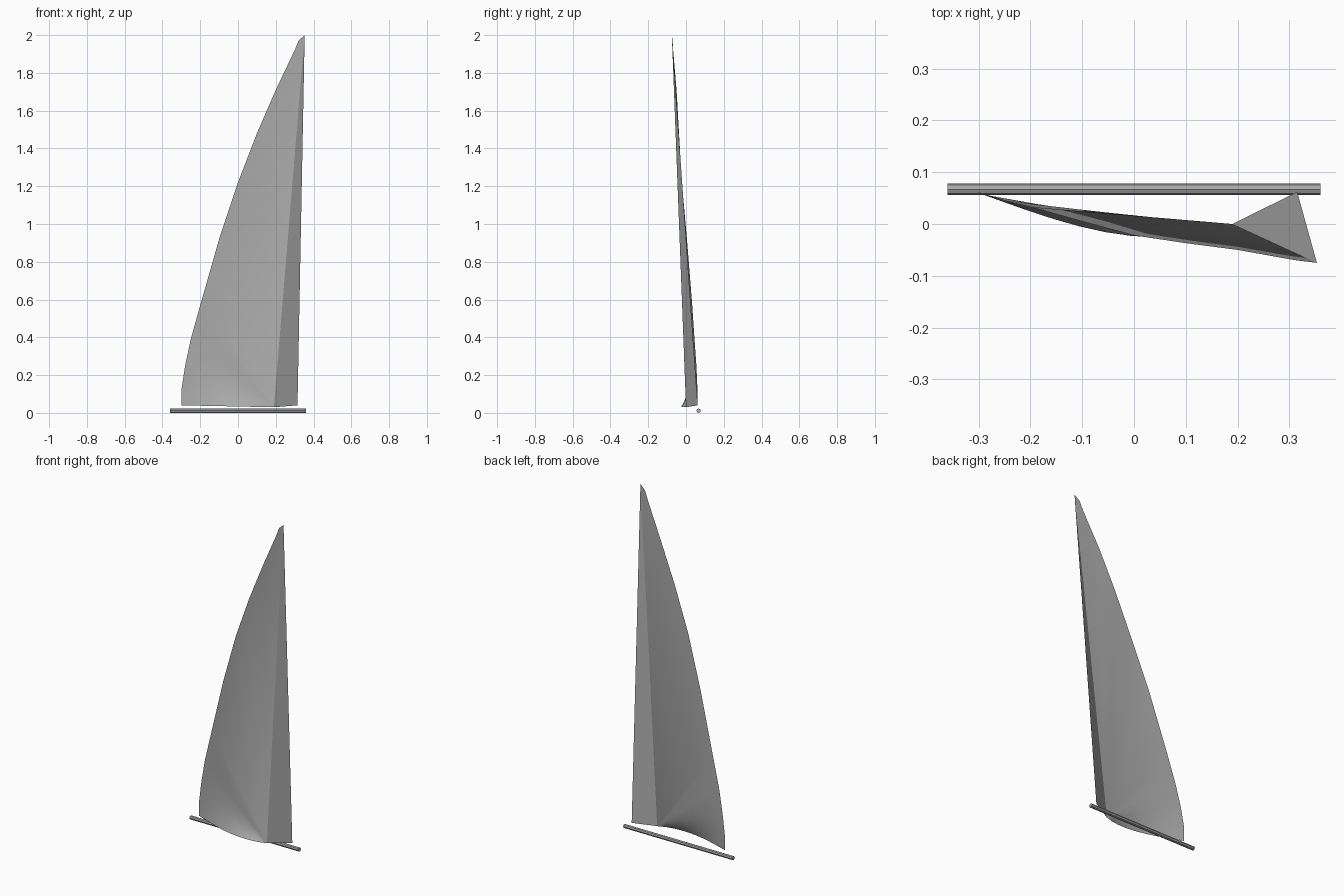
import bpy, bmesh, math
from mathutils import Vector

cube = bpy.data.objects.get("Cube")
if cube:
    bpy.data.objects.remove(cube, do_unlink=True)


def make_material(name, color):
    mat = bpy.data.materials.new(name)
    mat.use_nodes = True
    mat.diffuse_color = color
    mat.node_tree.nodes["Principled BSDF"].inputs["Base Color"].default_value = color
    return mat


def smooth(obj, degrees):
    bpy.ops.object.select_all(action="DESELECT")
    obj.select_set(True)
    bpy.context.view_layer.objects.active = obj
    bpy.ops.object.shade_smooth_by_angle(angle=math.radians(degrees))


grey = make_material("grey", (0.4, 0.4, 0.4, 1))

# Boom: slim octagonal spar
bpy.ops.mesh.primitive_cylinder_add(vertices=8, radius=0.0115, depth=0.72,
                                    location=(0, 0.067, 0.0115),
                                    rotation=(0, math.pi / 2, 0))
boom = bpy.context.object
boom.name = "boom"
boom.data.materials.append(grey)
smooth(boom, 30)

# Sail: panels fanning out from a fold point on the foot
fold = Vector((0.19, 0, 0.03))
tack = Vector((0.315, 0.062, 0.04))
leech = [Vector(p) for p in (
    (-0.30, 0.06, 0.04), (-0.30, 0.061, 0.12), (-0.28, 0.055, 0.25),
    (-0.25, 0.045, 0.39), (-0.2, 0.033, 0.57), (-0.1, 0.005, 0.92),
    (0, -0.022, 1.22), (0.1, -0.037, 1.48), (0.2, -0.05, 1.71),
    (0.3, -0.068, 1.92), (0.32, -0.071, 1.97), (0.353, -0.075, 2.0))]
belly = [1, 0.65, 0.25, 0.06]   # bulge of the lowest rays
STEPS = 10

bm = bmesh.new()
hub = bm.verts.new(fold)

# Curved lower rays
rays = []
for end, bulge in zip(leech, belly):
    ray = []
    for s in range(1, STEPS + 1):
        t = s / STEPS
        p = fold.lerp(end, t)
        p.y -= 0.047 * bulge * math.sin(math.pi * t ** 0.8)
        ray.append(bm.verts.new(p))
    rays.append(ray)

# Bulging foot panels
for low, high in zip(rays, rays[1:]):
    bm.faces.new((hub, high[0], low[0]))
    for s in range(STEPS - 1):
        bm.faces.new((low[s], high[s], high[s + 1], low[s + 1]))

# Straight upper panels, ending with the luff panel
edge = [bm.verts.new(p) for p in leech[len(belly):] + [tack]]
for a, b in zip([hub] + rays[-1], rays[-1]):
    bm.faces.new((a, edge[0], b))
for low, high in zip(edge, edge[1:]):
    bm.faces.new((hub, high, low))

mesh = bpy.data.meshes.new("sail")
bm.to_mesh(mesh)
bm.free()
sail = bpy.data.objects.new("sail", mesh)
bpy.context.collection.objects.link(sail)
mesh.materials.append(grey)
smooth(sail, 25)
